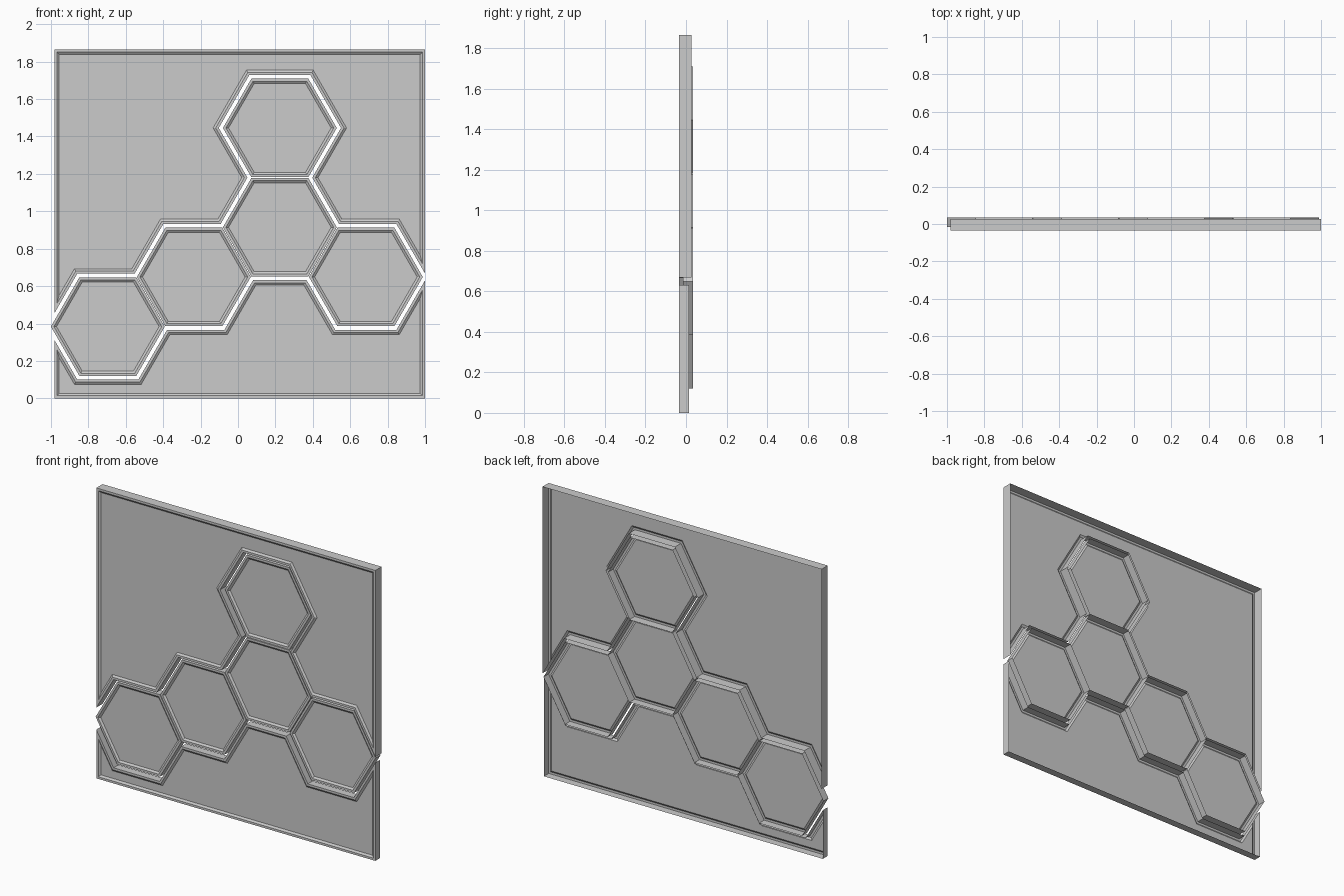
import bpy, bmesh
from math import cos, sin, radians, sqrt
from mathutils import Vector

if "Cube" in bpy.data.objects:
    bpy.data.objects.remove(bpy.data.objects["Cube"])

R = 0.3066                      # lattice hexagon radius
A = R * sqrt(3) / 2             # lattice apothem
XL, XR, TOP = -0.982, 1.0, 1.865
GAP = 0.0175                    # gap between tiles and surrounding panels


def offset(poly, d):
    """Mitred offset of a closed outline towards its left side."""
    out = []
    n = len(poly)
    for i, p in enumerate(poly):
        e1 = (p - poly[i - 1]).normalized()
        e2 = (poly[(i + 1) % n] - p).normalized()
        n1, n2 = Vector((-e1.y, e1.x)), Vector((-e2.y, e2.x))
        out.append(p + (n1 + n2) * (d / (1 + n1.dot(n2))))
    return out


def tray(name, outline, front, back):
    """Open-backed tray: side wall, flat rim, bevelled step and sunk face."""
    bm = bmesh.new()
    profile = [(0, back), (0, front), (0.014, front), (0.026, front + 0.009)]
    rings = []
    for d, y in profile:
        pts = offset(outline, d) if d else outline
        rings.append([bm.verts.new((p.x, y, p.y)) for p in pts])
    n = len(outline)
    for a, b in zip(rings, rings[1:]):
        for i in range(n):
            j = (i + 1) % n
            bm.faces.new((a[i], a[j], b[j], b[i]))
    bm.faces.new(rings[-1])
    bmesh.ops.recalc_face_normals(bm, faces=bm.faces)
    bm.faces.ensure_lookup_table()
    if bm.faces[-1].normal.y > 0:
        bmesh.ops.reverse_faces(bm, faces=bm.faces)
    me = bpy.data.meshes.new(name)
    bm.to_mesh(me)
    bm.free()
    ob = bpy.data.objects.new(name, me)
    bpy.context.collection.objects.link(ob)
    return ob


def corner(c, k, r=R):
    return c + Vector((cos(radians(60 * k)), sin(radians(60 * k)))) * r


def clip(p, q, x):
    """Point on the line p-q at the given x."""
    return p.lerp(q, (x - p.x) / (q.x - p.x))


# Tile centres, stepping across a honeycomb lattice
c1 = Vector((-0.696, 0.3835))
c2 = c1 + Vector((1.5 * R, A))
c3 = c2 + Vector((1.5 * R, A))
c4 = c3 + Vector((0, 2 * A))
c5 = c3 + Vector((1.5 * R, -A))

# Hexagon tiles
for i, c in enumerate((c1, c2, c3, c4, c5)):
    hexagon = [corner(c, k, (A - 0.002) * 2 / sqrt(3)) for k in range(6)]
    tray(f"hexagon_tile_{i + 1}", hexagon, -0.016, 0.035)

# Outline around the tile chain: upper side left to right, lower side back
upper = [(c1, 3), (c1, 2), (c1, 1), (c2, 2), (c2, 1), (c3, 2), (c4, 3), (c4, 2),
         (c4, 1), (c4, 0), (c4, 5), (c3, 0), (c5, 1), (c5, 0)]
lower = [(c5, 5), (c5, 4), (c3, 5), (c2, 0), (c2, 5), (c1, 0), (c1, 5), (c1, 4)]
chain = offset([corner(c, k) for c, k in upper + lower], GAP)
up = chain[:len(upper)]
low = chain[len(upper) - 1:] + chain[:1]
for path, xa, xb in ((up, XL, XR), (low, XR, XL)):
    path[0] = clip(path[0], path[1], xa)
    path[-1] = clip(path[-1], path[-2], xb)

# Surrounding panels
tray("upper_panel", up + [Vector((XR, TOP)), Vector((XL, TOP))], -0.035, 0.028)
tray("lower_panel", low + [Vector((XL, 0)), Vector((XR, 0))], -0.035, 0.014)
